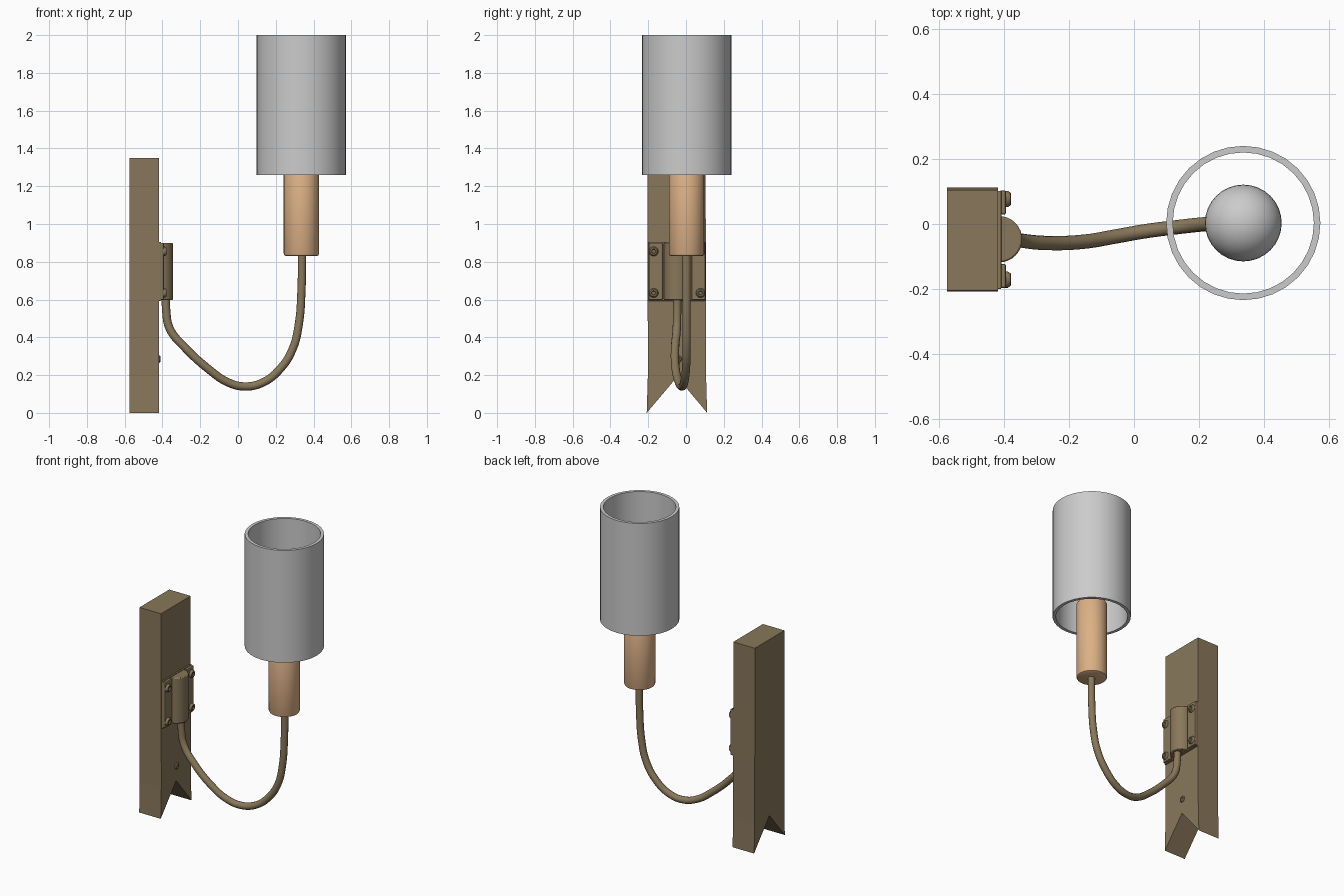
import bpy, bmesh, math
from mathutils import Vector, Matrix

if "Cube" in bpy.data.objects:
    bpy.data.objects.remove(bpy.data.objects["Cube"])


def material(name, rgb):
    m = bpy.data.materials.new(name)
    m.diffuse_color = (*rgb, 1)
    m.use_nodes = True
    m.node_tree.nodes["Principled BSDF"].inputs["Base Color"].default_value = m.diffuse_color
    return m


BRONZE = material("dark bronze", (0.25, 0.187, 0.103))
TAN = material("warm tan", (0.72, 0.44, 0.24))
GREY = material("light grey", (0.6, 0.6, 0.6))


def finish(name, bm, mat, smooth=True):
    bmesh.ops.recalc_face_normals(bm, faces=bm.faces)
    me = bpy.data.meshes.new(name)
    bm.to_mesh(me)
    bm.free()
    ob = bpy.data.objects.new(name, me)
    bpy.context.collection.objects.link(ob)
    me.materials.append(mat)
    if smooth:
        bpy.ops.object.select_all(action='DESELECT')
        ob.select_set(True)
        bpy.context.view_layer.objects.active = ob
        bpy.ops.object.shade_smooth_by_angle(angle=math.radians(35))
    return ob


def lathe(name, profile, mat, origin, axis='Z', steps=32, closed=False):
    """Spin (radius, height) points about an axis through origin."""
    bm = bmesh.new()
    vs = [bm.verts.new((r, 0, h)) for r, h in profile]
    es = [bm.edges.new(p) for p in zip(vs, vs[1:])]
    if closed:
        es.append(bm.edges.new((vs[-1], vs[0])))
    bmesh.ops.spin(bm, geom=vs + es, cent=(0, 0, 0), axis=(0, 0, 1),
                   angle=math.tau, steps=steps)
    bmesh.ops.remove_doubles(bm, verts=bm.verts, dist=1e-5)
    m = Matrix.Translation(origin)
    if axis == 'X':
        m = m @ Matrix.Rotation(math.pi / 2, 4, 'Y')
    bm.transform(m)
    return finish(name, bm, mat)


def extrude(name, pts, vec, mat, bevel=0, smooth=False):
    bm = bmesh.new()
    f = bm.faces.new([bm.verts.new(p) for p in pts])
    r = bmesh.ops.extrude_face_region(bm, geom=[f], use_keep_orig=True)
    bmesh.ops.translate(bm, vec=vec, verts=[v for v in r['geom'] if isinstance(v, bmesh.types.BMVert)])
    ob = finish(name, bm, mat, smooth)
    if bevel:
        b = ob.modifiers.new("bevel", 'BEVEL')
        b.width, b.segments, b.limit_method = bevel, 2, 'ANGLE'
        b.angle_limit = math.radians(50)
    return ob


YC = -0.047   # centre line of the wall mount

# wall plank with notched lower end
plank = [(-0.204, 1.35), (-0.202, 0.2), (-0.208, 0), (YC, 0.19), (0.112, 0), (0.106, 0.2), (0.104, 1.35)]
extrude("wall_plank", [(-0.575, y, z) for y, z in plank], (0.157, 0, 0), BRONZE)

# bracket: backing plate, two raised flanges and a rounded sleeve
def box(name, x0, x1, y0, y1, z0, z1, bevel):
    extrude(name, [(x0, y0, z0), (x0, y1, z0), (x0, y1, z1), (x0, y0, z1)],
            (x1 - x0, 0, 0), BRONZE, bevel)


box("bracket_plate", -0.42, -0.408, -0.2, 0.102, 0.593, 0.905, 0.003)
for side, name in ((-1, "near"), (1, "far")):
    y0, y1 = sorted((YC + side * 0.076, YC + side * 0.15))
    box("bracket_flange_" + name, -0.415, -0.393, y0, y1, 0.598, 0.9, 0.006)
arc = [(-0.42, YC + 0.071)]
for i in range(17):
    a = math.pi * i / 16
    arc.append((-0.414 + 0.07 * math.sin(a), YC + 0.071 * math.cos(a)))
arc.append((-0.42, YC - 0.071))
extrude("bracket_sleeve", [(x, y, 0.598) for x, y in arc], (0, 0, 0.302), BRONZE, 0.012, True)

# screws: domed washers with a recessed centre
screw = [(0, 0), (0.025, 0), (0.025, 0.008), (0.019, 0.017), (0.012, 0.018), (0.009, 0.011), (0, 0.011)]
for y in (-0.171, 0.077):
    for z in (0.635, 0.855):
        lathe("bracket_screw", screw, BRONZE, (-0.396, y, z), 'X', 20)
lathe("plank_screw", [(r * 0.8, h * 0.6) for r, h in screw], BRONZE, (-0.42, YC + 0.005, 0.285), 'X', 16)

# curved arm
path = [(-0.38, YC, 0.66), (-0.38, YC, 0.54), (-0.361, -0.049, 0.445), (-0.28, -0.058, 0.345),
        (-0.15, -0.054, 0.227), (-0.06, -0.039, 0.165), (0.03, -0.023, 0.14), (0.13, -0.01, 0.16),
        (0.225, 0.0, 0.235), (0.29, 0.003, 0.34), (0.322, 0.003, 0.47), (0.336, 0.003, 0.65),
        (0.339, 0.003, 0.86)]
cu = bpy.data.curves.new("arm", 'CURVE')
cu.dimensions = '3D'
cu.bevel_depth, cu.bevel_resolution, cu.use_fill_caps, cu.resolution_u = 0.022, 4, True, 6
sp = cu.splines.new('BEZIER')
sp.bezier_points.add(len(path) - 1)
for p, co in zip(sp.bezier_points, path):
    p.co = co
    p.handle_left_type = p.handle_right_type = 'AUTO'
arm = bpy.data.objects.new("arm", cu)
bpy.context.collection.objects.link(arm)
cu.materials.append(BRONZE)

# lamp socket, bulb and open tubular shade
C = (0.336, 0.003, 0)
lathe("socket", [(0, 0.83), (0.082, 0.83), (0.09, 0.834), (0.094, 0.843), (0.094, 1.34), (0.088, 1.35), (0, 1.35)],
      TAN, C)
bulb = [(0, 1.34), (0.06, 1.34), (0.062, 1.38), (0.08, 1.43)]
bulb += [(0.118 * math.cos(a), 1.52 + 0.118 * math.sin(a))
         for a in (math.radians(-30 + 10 * i) for i in range(12))]
bulb.append((0, 1.638))
lathe("bulb", bulb, GREY, C)
lathe("shade", [(0.217, 1.26), (0.237, 1.26), (0.237, 2.0), (0.217, 2.0)], GREY, C, closed=True)
